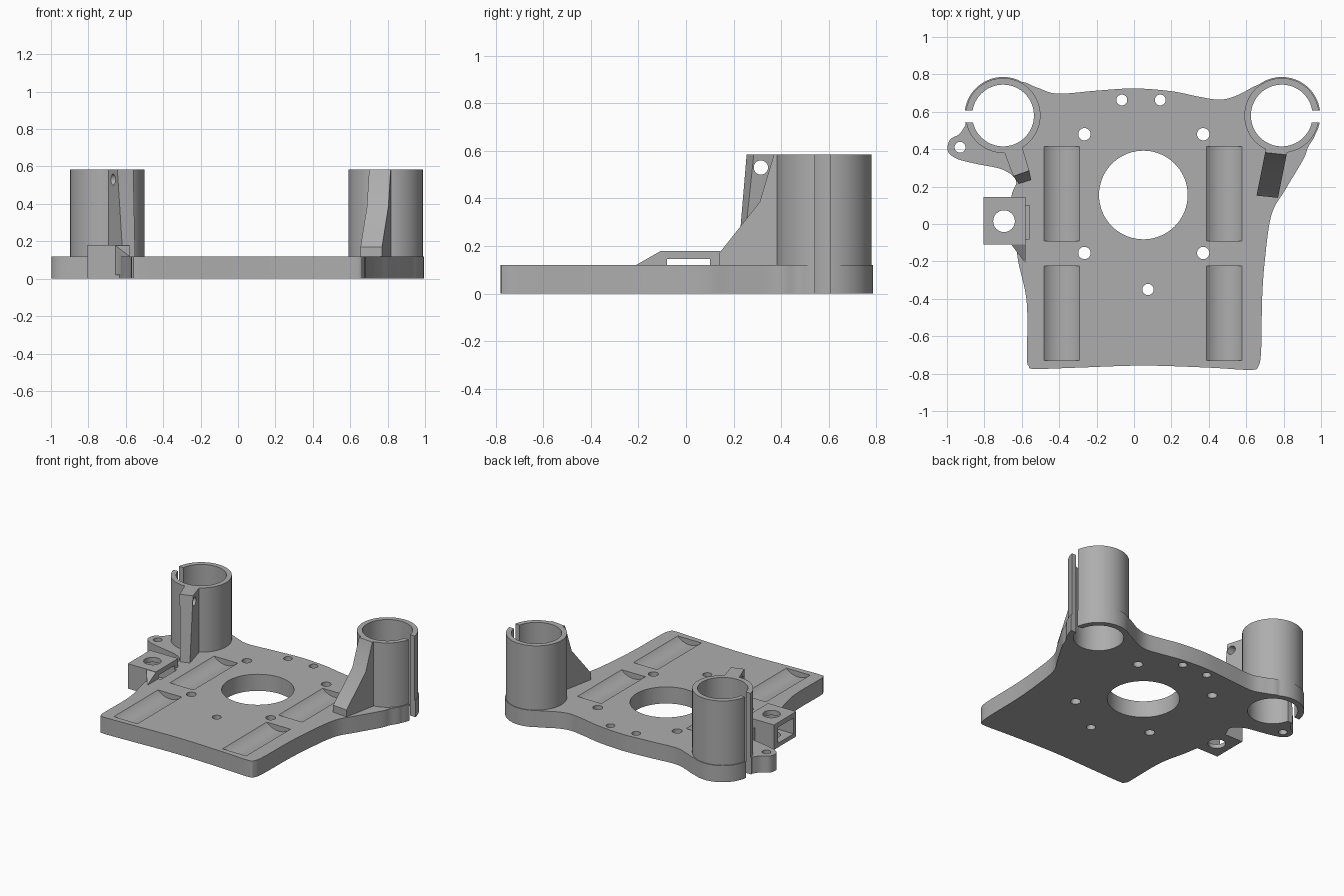
import bpy, bmesh
from math import pi
from mathutils import Vector, Matrix

if "Cube" in bpy.data.objects:
    bpy.data.objects.remove(bpy.data.objects["Cube"])

grey = bpy.data.materials.new("light grey")
grey.use_nodes = True
grey.diffuse_color = (0.42, 0.42, 0.42, 1)
grey.node_tree.nodes["Principled BSDF"].inputs["Base Color"].default_value = grey.diffuse_color

PLATE, TOP = 0.12, 0.585
SLOT_Y, SLOT_W = 0.575, 0.065


def finish(bm, name):
    bmesh.ops.recalc_face_normals(bm, faces=bm.faces)
    mesh = bpy.data.meshes.new(name)
    bm.to_mesh(mesh)
    bm.free()
    mesh.materials.append(grey)
    obj = bpy.data.objects.new(name, mesh)
    bpy.context.collection.objects.link(obj)
    return obj


def prism(name, points, vec):
    bm = bmesh.new()
    face = bm.faces.new([bm.verts.new(p) for p in points])
    ext = bmesh.ops.extrude_face_region(bm, geom=[face], use_keep_orig=True)
    moved = [v for v in ext["geom"] if isinstance(v, bmesh.types.BMVert)]
    bmesh.ops.translate(bm, verts=moved, vec=vec)
    return finish(bm, name)


def hull(name, points):
    bm = bmesh.new()
    verts = [bm.verts.new(p) for p in points]
    bmesh.ops.convex_hull(bm, input=verts)
    bmesh.ops.dissolve_limit(bm, angle_limit=0.01, verts=bm.verts, edges=bm.edges)
    return finish(bm, name)


def box(name, x0, x1, y0, y1, z0, z1):
    return prism(name, [(x0, y0, z0), (x1, y0, z0), (x1, y1, z0), (x0, y1, z0)], (0, 0, z1 - z0))


def cyl(name, center, r, depth, axis="Z", sides=32):
    turn = {"Z": Matrix(), "X": Matrix.Rotation(pi / 2, 4, "Y"), "Y": Matrix.Rotation(pi / 2, 4, "X")}[axis]
    bm = bmesh.new()
    bmesh.ops.create_cone(bm, cap_ends=True, segments=sides, radius1=r, radius2=r, depth=depth,
                          matrix=Matrix.Translation(center) @ turn)
    return finish(bm, name)


def combine(obj, others, operation="DIFFERENCE"):
    bpy.context.view_layer.objects.active = obj
    for other in others:
        mod = obj.modifiers.new("combine", "BOOLEAN")
        mod.operation, mod.solver, mod.object = operation, "EXACT", other
        bpy.ops.object.modifier_apply(modifier=mod.name)
        bpy.data.objects.remove(other)


def smooth_loop(points, steps=5):
    # closed Catmull-Rom curve through the points
    pts, out = [Vector(p) for p in points], []
    n = len(pts)
    for i in range(n):
        a, b, c, d = (pts[(i + k) % n] for k in (-1, 0, 1, 2))
        for s in range(steps):
            t = s / steps
            out.append(0.5 * (2 * b + (c - a) * t + (2 * a - 5 * b + 4 * c - d) * t * t
                              + (3 * b - a - 3 * c + d) * t ** 3))
    return [(p.x, p.y, 0) for p in out]


# Base plate outline, counterclockwise from the front left corner
outline = [(-0.53, -0.775), (-0.3, -0.768), (0.05, -0.757), (0.4, -0.768), (0.62, -0.78),
           (0.665, -0.76), (0.68, -0.67), (0.685, -0.4), (0.7, -0.19), (0.735, 0.05),
           (0.81, 0.185), (0.905, 0.345), (0.93, 0.41), (0.97, 0.5), (0.9, 0.65),
           (0.75, 0.76), (0.66, 0.743), (0.55, 0.687), (0.46, 0.665), (0.35, 0.68),
           (0.2, 0.71), (0, 0.725), (-0.2, 0.713), (-0.41, 0.697), (-0.52, 0.73),
           (-0.62, 0.76), (-0.8, 0.7), (-0.86, 0.6), (-0.9, 0.53), (-0.935, 0.48),
           (-0.985, 0.45), (-0.995, 0.39), (-0.95, 0.35), (-0.85, 0.323), (-0.7, 0.29),
           (-0.63, 0.23), (-0.655, 0.15), (-0.655, 0), (-0.63, -0.13), (-0.615, -0.22),
           (-0.58, -0.37), (-0.57, -0.5), (-0.572, -0.72), (-0.562, -0.76)]
plate = prism("base_plate", smooth_loop(outline), (0, 0, PLATE))

# Tower rings, side block and its ramp are fused to the plate
towers = [("left", 0.79, 1), ("right", -0.70, -1)]
combine(plate, [cyl("ring", (x, 0.58, PLATE / 2), 0.206, PLATE, sides=72) for _, x, _ in towers], "UNION")
combine(plate, [
    box("block", -0.805, -0.58, -0.11, 0.145, 0, 0.18),
    hull("ramp", [(x, -0.105, z) for x in (-0.66, -0.58) for z in (0.02, 0.18)]
         + [(-0.58, -0.21, z) for z in (0.02, 0.12)])], "UNION")


def slot(x, side):
    a, b = sorted((x + side * 0.13, x + side * 0.32))
    return box("slot", a, b, SLOT_Y - SLOT_W / 2, SLOT_Y + SLOT_W / 2, -0.1, 0.8)


# Holes through the plate
holes = [(0.05, 0.155, 0.237), (-0.695, 0.015, 0.058), (-0.93, 0.41, 0.029), (0.075, -0.35, 0.03)]
holes += [(x, y, 0.033) for x in (-0.265, 0.37) for y in (0.48, -0.155)]
holes += [(x, 0.663, 0.029) for x in (-0.065, 0.14)]
holes += [(x, 0.58, 0.165) for _, x, _ in towers]
combine(plate, [cyl("hole", (x, y, 0.1), r, 0.5, sides=72 if r > 0.1 else 32) for x, y, r in holes])
combine(plate, [slot(x, side) for _, x, side in towers])

# Nut pocket in the side block and shallow bearing grooves
combine(plate, [box("pocket", -0.9, -0.56, -0.08, 0.10, 0.03, 0.145)])
combine(plate, [cyl("groove", (x, y, 0.213), 0.133, 0.505, "Y", 64)
                for x in (-0.387, 0.483) for y in (0.162, -0.478)])

# Split clamp towers
parts = [plate]
for label, x, side in towers:
    tower = cyl(label + "_tower", (x, 0.58, (PLATE + TOP) / 2), 0.2, TOP - PLATE, sides=72)
    combine(tower, [cyl("bore", (x, 0.58, 0.4), 0.165, 1, sides=72), slot(x, side)])
    parts.append(tower)

# Left buttress, sheared sideways toward the front
profile = [(0.152, PLATE - 0.01), (0.152, 0.17), (0.322, 0.385), (0.382, 0.585), (0.42, 0.585), (0.42, PLATE - 0.01)]
parts.append(prism("left_buttress", [(0.655 + 0.2 * (y - 0.152), y, z) for y, z in profile], (0.115, -0.012, 0)))

# Right buttress with a cross hole
back = [(-0.70, 0.40), (-0.60, 0.42)]
rib = hull("right_buttress",
           [(x, y, TOP) for x, y in back + [(-0.645, 0.255), (-0.56, 0.285)]]
           + [(x, y, PLATE - 0.01) for x, y in back + [(-0.615, 0.215), (-0.55, 0.235)]])
combine(rib, [cyl("cross_hole", (-0.64, 0.315, 0.53), 0.03, 0.4, "X")])
parts.append(rib)

bpy.ops.object.select_all(action="DESELECT")
for obj in parts:
    obj.select_set(True)
bpy.context.view_layer.objects.active = plate
bpy.ops.object.shade_smooth_by_angle()
